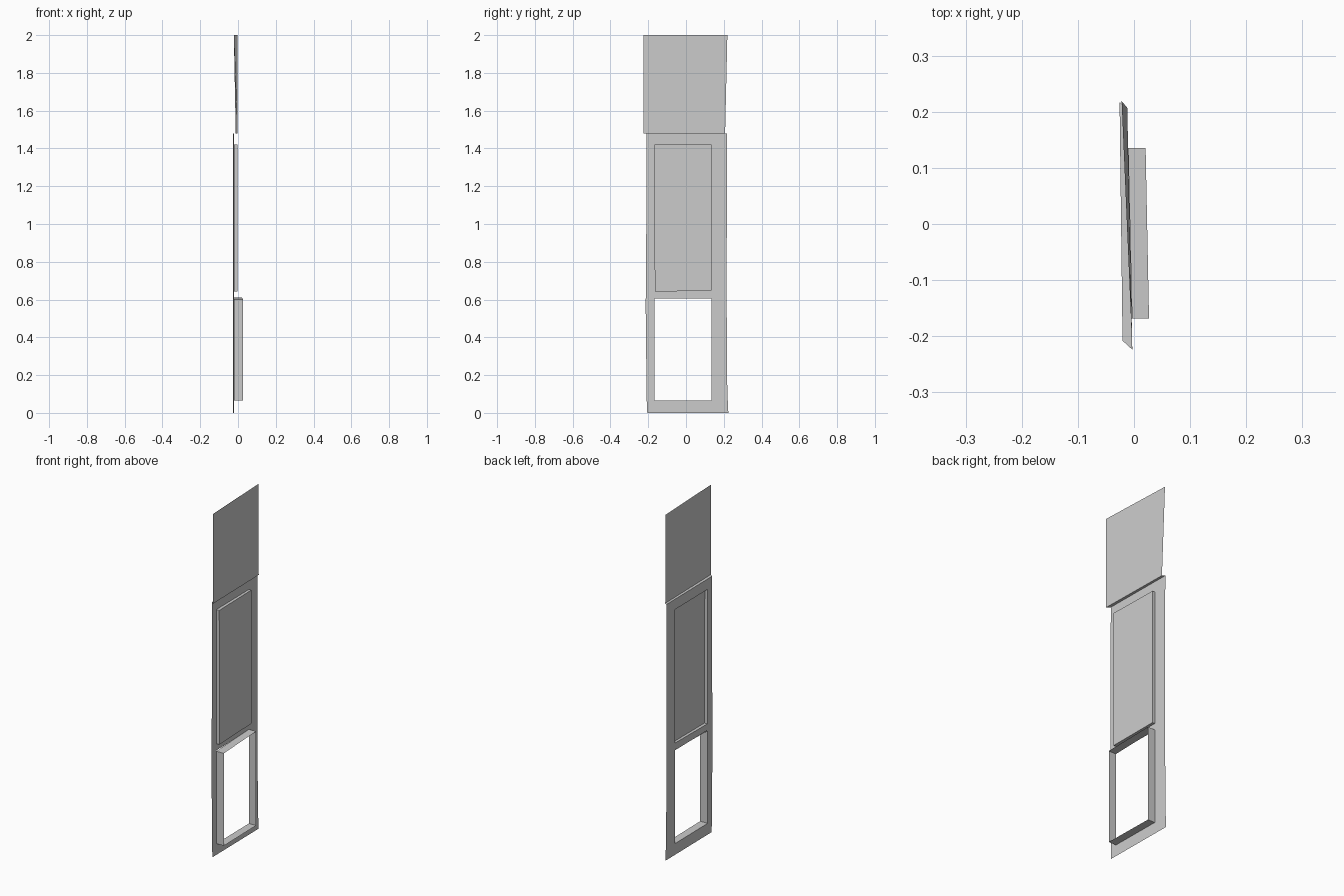
import bpy, bmesh

if "Cube" in bpy.data.objects:
    bpy.data.objects.remove(bpy.data.objects["Cube"])


def back(y):
    """x of the slightly turned main sheet at a given y"""
    return -0.023 - 0.0125 * y


def inset_x(y):
    """x of the raised panel face"""
    return -0.0065 - 0.023 * y


def sleeve_x(y):
    """x of the open sleeve's outer rim"""
    return 0.0234 - 0.02 * y


def loop(depth, pts):
    return [(depth(y), y, z) for y, z in pts]


def ring(a, b):
    """Quads joining two four-point loops"""
    return [(a[i], a[(i + 1) % 4], b[(i + 1) % 4], b[i]) for i in range(4)]


def build(name, quads):
    bm = bmesh.new()
    for q in quads:
        bm.faces.new([bm.verts.new(p) for p in q])
    bmesh.ops.remove_doubles(bm, verts=bm.verts, dist=1e-5)
    mesh = bpy.data.meshes.new(name)
    bm.to_mesh(mesh)
    bm.free()
    obj = bpy.data.objects.new(name, mesh)
    bpy.context.collection.objects.link(obj)
    return obj


panel = [(-0.165, 0.642), (0.135, 0.647), (0.135, 1.42), (-0.168, 1.42)]
opening = [(-0.168, 0.065), (0.135, 0.065), (0.135, 0.61), (-0.168, 0.60)]
outer = [(-0.212, 0.605), (0.215, 0.605), (0.217, 1.48), (-0.208, 1.48)]

# Upper frame around the raised panel
frame = ring(loop(back, outer), loop(back, panel))
# Stiles on both sides of the lower opening
frame.append(loop(back, [(-0.208, 0.065), (-0.168, 0.065), (-0.168, 0.605), (-0.214, 0.605)]))
frame.append(loop(back, [(0.135, 0.065), (0.219, 0.065), (0.215, 0.605), (0.135, 0.605)]))
build("main_frame", frame)

# Raised panel with open back
build("raised_panel", ring(loop(back, panel), loop(inset_x, panel))
      + [loop(inset_x, panel)])

# Open sleeve around the lower opening
build("opening_sleeve", ring(loop(back, opening), loop(sleeve_x, opening)))

# Kick strip along the bottom
build("bottom_rail", [loop(back, [(-0.205, 0), (0.224, 0), (0.222, 0.065), (-0.208, 0.065)])])

# Twisted upper sheet, plus the ledge that joins it to the frame
low_l, low_r = (-0.003, -0.224, 1.48), (-0.012, 0.207, 1.48)
top_l, top_r = (-0.003, -0.225, 2.0), (-0.022, 0.219, 2.0)
build("upper_sheet", [(low_l, low_r, top_r, top_l)])
build("upper_ledge", [(low_r, low_l, *loop(back, [(-0.208, 1.48), (0.217, 1.48)]))])
